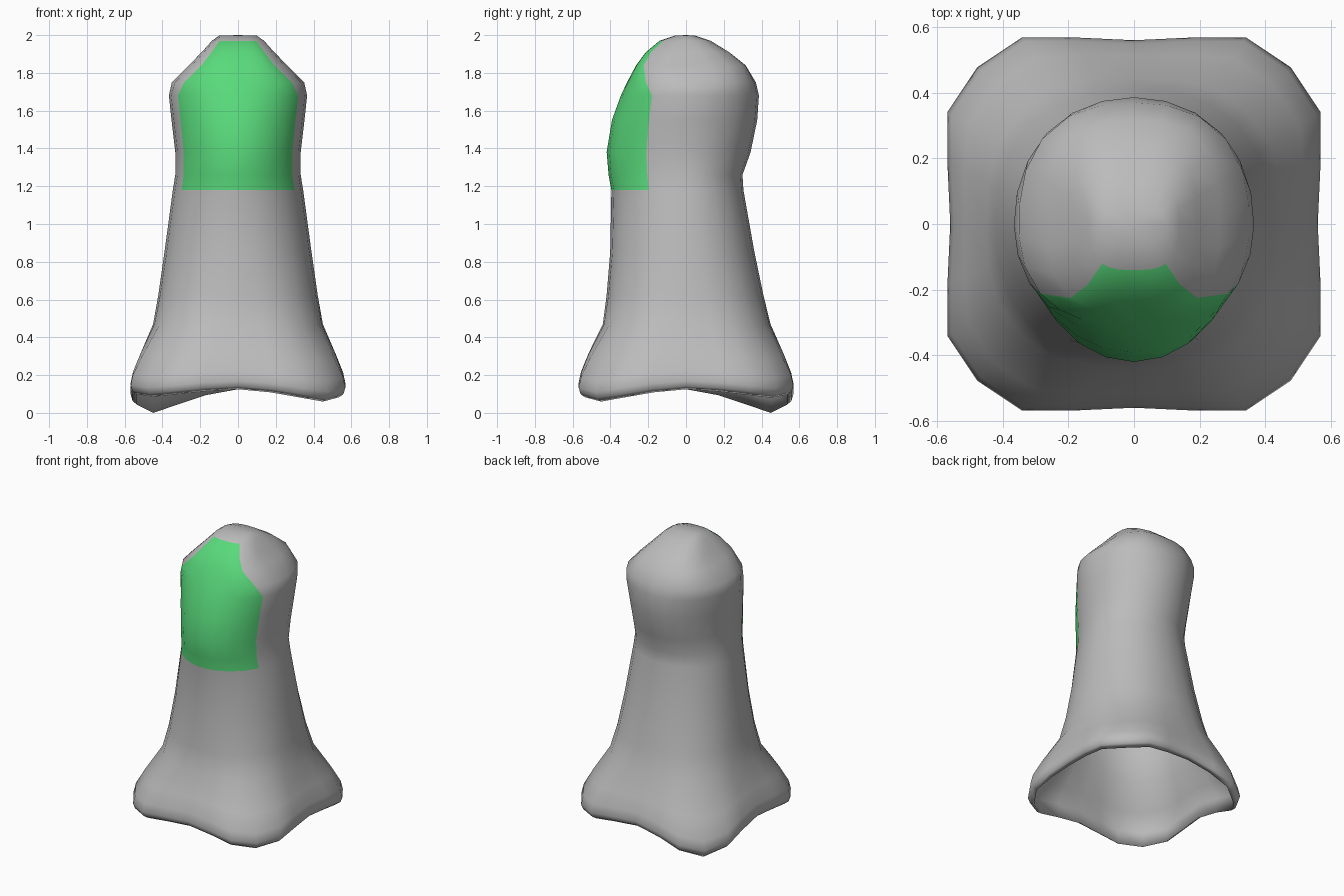
import bpy, bmesh, math

if "Cube" in bpy.data.objects:
    bpy.data.objects.remove(bpy.data.objects["Cube"])

N = 24                                   # sides around the robe
FACE = 4                                 # face opening spans +-4 sides from the front
SHELL = .014                             # cloth thickness
QUARTER = [(0, .985), (.32, 1), (.6, 1), (.84, .84), (1, .6), (1, .32), (.985, 0)]

# height, half width, front depth, back depth, squareness, hem wave, face edge angle, diagonal bulge
RINGS = [
    (.125, .535, .535, .535, 1, 1, 60, 0),
    (.140, .558, .558, .558, 1, .95, 60, 0),
    (.170, .568, .568, .568, 1, .9, 60, 0),
    (.225, .556, .556, .556, 1, .85, 60, 0),
    (.32, .52, .52, .52, .8, .6, 60, 0),
    (.47, .452, .443, .45, .4, .15, 60, 0),
    (.62, .424, .422, .412, .22, 0, 60, 0),
    (.85, .39, .402, .363, .1, 0, 60, 0),
    (1.18, .345, .395, .304, 0, 0, 60, 0),
    (1.26, .332, .41, .299, 0, 0, 60, 0),
    (1.38, .332, .42, .342, 0, 0, 60, 0),
    (1.55, .352, .392, .377, 0, 0, 60, 0),
    (1.68, .366, .345, .386, 0, 0, 59, .02),
    (1.75, .352, .312, .37, 0, 0, 50, .06),
    (1.84, .26, .264, .316, 0, 0, 41, .13),
    (1.91, .192, .212, .228, 0, 0, 40, .14),
    (1.97, .138, .14, .13, 0, 0, 39, .12),
    (1.997, .10, .06, .05, 0, 0, 39, 0),
]
FACE_ROWS = range(8, 16)
# how far each hem corner hangs down: (right side?, back?)
DROP = {(True, False): .065, (False, False): .04, (True, True): .045, (False, True): .125}
WAVE = [0, .25, .65, 1, .65, .25, 0]


def square_point(i):
    """Rounded-square outline, i counted from the front centre."""
    k = abs(i)
    q = k if k <= 6 else 12 - k
    x, y = QUARTER[q]
    return (x if i >= 0 else -x), (-y if k <= 6 else y), q


def ring_points(ring, inset=0.0, lift=0.0):
    z, hx, yf, yb, sq, wave, edge, bulge = ring
    pts = []
    for i in range(-N // 2, N // 2):
        k = abs(i)
        a = k / FACE * edge if k <= FACE else edge + (k - FACE) / (12 - FACE) * (180 - edge)
        a = math.radians(math.copysign(a, i))
        sx, sy, q = square_point(i)
        r = 1 + bulge * math.sin(2 * a) ** 2
        x = r * math.sin(a) * (1 - sq) + sx * sq
        y = -r * math.cos(a) * (1 - sq) + sy * sq
        depth = (yf if y < 0 else yb) - inset
        drop = DROP[(i >= 0, k > 6)] * WAVE[q] * wave
        pts.append((x * (hx - inset), y * depth, z + lift - drop))
    return pts


bm = bmesh.new()


def add_ring(pts):
    return [bm.verts.new(p) for p in pts]


def bridge(a, b, row=None):
    for j in range(N):
        f = bm.faces.new((a[j], a[(j + 1) % N], b[(j + 1) % N], b[j]))
        f.smooth = True
        if row in FACE_ROWS and 12 - FACE <= j < 12 + FACE:
            f.material_index = 1


def cap(ring, z):
    c = bm.verts.new((0, 0, z))
    for j in range(N):
        bm.faces.new((ring[j], ring[(j + 1) % N], c)).smooth = True


# outer robe and hood
outer = [add_ring(ring_points(r)) for r in RINGS]
for row in range(len(outer) - 1):
    bridge(outer[row], outer[row + 1], row)
cap(outer[-1], 2.0)

# hollow inside, meeting the outside at the hem
inner = [outer[0]]
inner += [add_ring(ring_points(r, SHELL, 0 if r[0] < 1.6 else -SHELL)) for r in RINGS[3:]]
for a, b in zip(inner, inner[1:]):
    bridge(a, b)
cap(inner[-1], 2.0 - SHELL)

bmesh.ops.recalc_face_normals(bm, faces=bm.faces)
mesh = bpy.data.meshes.new("hooded_robe")
bm.to_mesh(mesh)
bm.free()

# grey cloth and green face
cloth = bpy.data.materials.new("cloth")
cloth.diffuse_color = (.5, .5, .5, 1)
cloth.use_nodes = True
cloth.node_tree.nodes["Principled BSDF"].inputs["Base Color"].default_value = cloth.diffuse_color
green = bpy.data.materials.new("face_green")
green.diffuse_color = (.1, .7, .2, 1)
green.use_nodes = True
green.node_tree.nodes["Principled BSDF"].inputs["Base Color"].default_value = green.diffuse_color
mesh.materials.append(cloth)
mesh.materials.append(green)
robe = bpy.data.objects.new("hooded_robe", mesh)
bpy.context.collection.objects.link(robe)
